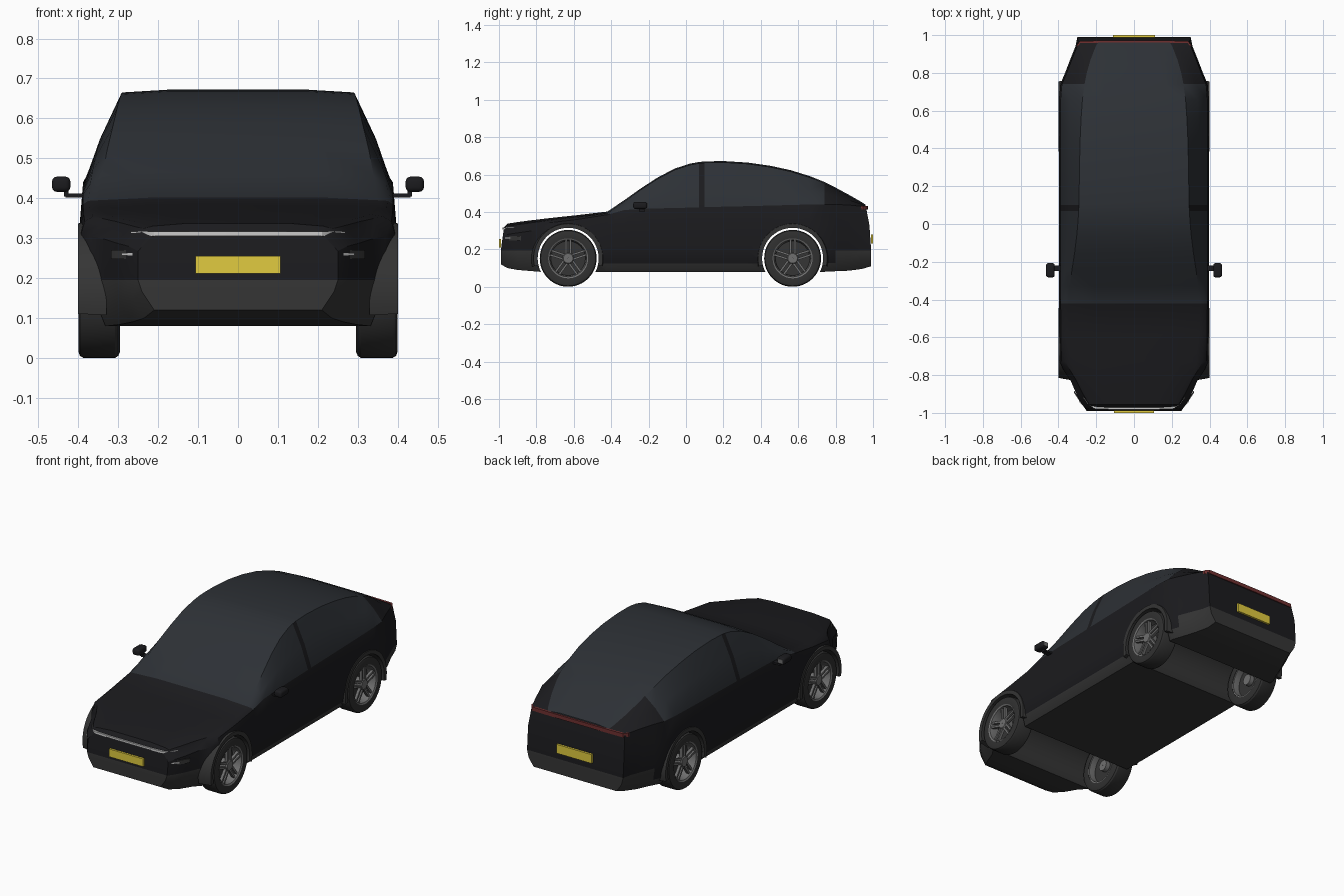
import bpy, bmesh
from math import sin, cos, pi, radians
from mathutils import Vector, Matrix

if "Cube" in bpy.data.objects:
    bpy.data.objects.remove(bpy.data.objects["Cube"])


def material(name, r, g, b):
    m = bpy.data.materials.new(name)
    m.diffuse_color = (r, g, b, 1)
    m.use_nodes = True
    m.node_tree.nodes["Principled BSDF"].inputs["Base Color"].default_value = m.diffuse_color
    return m


PAINT = material("black_paint", .011, .011, .013)
GLASS = material("tinted_glass", .026, .030, .036)
TRIM = material("dark_trim", .035, .035, .035)
RUBBER = material("rubber", .03, .03, .03)
METAL = material("wheel_metal", .16, .16, .16)
WHITE = material("white_light", .8, .8, .8)
RED = material("red_light", .16, .03, .03)
YELLOW = material("yellow_plate", .75, .6, .05)


def finish(name, bm, mats, angle=30):
    bmesh.ops.recalc_face_normals(bm, faces=bm.faces)
    me = bpy.data.meshes.new(name)
    bm.to_mesh(me)
    bm.free()
    ob = bpy.data.objects.new(name, me)
    bpy.context.collection.objects.link(ob)
    for m in mats:
        me.materials.append(m)
    smooth(ob, angle)
    return ob


def smooth(ob, angle=30):
    bpy.ops.object.select_all(action='DESELECT')
    ob.select_set(True)
    bpy.context.view_layer.objects.active = ob
    bpy.ops.object.shade_smooth_by_angle(angle=radians(angle))


def loft(name, rings, mats, cyclic=False, pick=None):
    """Skin closed rings; cap the ends with a ladder of quads."""
    bm = bmesh.new()
    vs = [[bm.verts.new(p) for p in r] for r in rings]
    n = len(vs[0])

    def face(verts, j):
        f = bm.faces.new(verts)
        if pick:
            f.material_index = pick(f.calc_center_median(), j)
    for i in range(len(vs) if cyclic else len(vs) - 1):
        a, b = vs[i], vs[(i + 1) % len(vs)]
        for j in range(n):
            k = (j + 1) % n
            face((a[j], a[k], b[k], b[j]), j)
    if not cyclic:
        for r in (vs[0], vs[-1]):
            for j in range(n // 2 - 1):
                face((r[j], r[j + 1], r[n - 2 - j], r[n - 1 - j]), j)
    return finish(name, bm, mats)


def lathe(name, profile, y, z, mat, s=1, a0=0, a1=360, n=48):
    """Turn an (x, radius) profile about the axle at y, z."""
    full = a1 - a0 == 360
    rings = []
    for i in range(n if full else n + 1):
        a = radians(a0 + (a1 - a0) * i / n)
        rings.append([(s * x, y + r * cos(a), z + r * sin(a)) for x, r in profile])
    return loft(name, rings, [mat], full)


def strip(name, path, z0, z1, t, mat):
    """Upright band following a plan path of (x, y)."""
    return loft(name, [[(x, y, z0), (x, y, z1), (x, y + t, z1), (x, y + t, z0)]
                       for x, y in path], [mat])


def box(name, c, size, mat, bevel=0):
    bm = bmesh.new()
    bmesh.ops.create_cube(bm, size=1, matrix=Matrix.Translation(c) @ Matrix.Diagonal((*size, 1)))
    if bevel:
        bmesh.ops.bevel(bm, geom=bm.edges[:], offset=bevel, segments=3, profile=.5, affect='EDGES')
    return finish(name, bm, [mat], 40)


# Body stations: y, half width, bottom z, belt z, roof half width, roof z
stations = [
    (-.99, .25, .12, .298, .19, .318), (-.955, .275, .10, .31, .215, .337),
    (-.90, .305, .09, .318, .25, .346), (-.83, .335, .084, .328, .29, .355),
    (-.78, .37, .08, .335, .315, .361), (-.73, .393, .08, .342, .33, .367),
    (-.58, .396, .08, .36, .345, .383), (-.42, .397, .08, .385, .35, .402),
    (-.33, .397, .08, .41, .34, .463), (-.24, .397, .08, .416, .328, .527),
    (-.15, .397, .08, .419, .314, .585), (-.06, .397, .08, .421, .303, .632),
    (.02, .397, .08, .423, .296, .658), (.07, .397, .08, .425, .293, .667),
    (.10, .397, .08, .426, .292, .67), (.20, .397, .08, .428, .290, .672),
    (.33, .397, .08, .431, .288, .664), (.45, .397, .08, .434, .285, .647),
    (.56, .397, .08, .437, .28, .623), (.66, .397, .08, .44, .273, .592),
    (.74, .39, .08, .441, .262, .56), (.80, .365, .083, .44, .25, .53),
    (.87, .338, .086, .437, .23, .492), (.94, .31, .095, .43, .203, .452),
    (.99, .30, .11, .424, .19, .439)]


def section(y, w, zb, belt, tw, top):
    ex = w - (.028 if y < -.75 else .009)
    half = [(w - .04, zb), (w - .01, zb + .045), (w, .195), (w, min(.33, belt - .03)),
            (ex, belt), ((ex + tw) / 2 + .006, (belt + top) / 2), (tw, top - .007), (.6 * tw, top)]

    def lean(z):  # nose and tail faces rake inwards
        if y < -.98:
            return y + .15 * max(0, z - .2)
        return y - .19 * max(0, z - .28) if y > .98 else y
    return [(x, lean(z), z) for x, z in half] + [(-x, lean(z), z) for x, z in reversed(half)]


def body_material(c, j):
    k = -1 if j == 15 else min(j, 14 - j)
    pillar = .07 < c.y < .10
    if k >= 6 and -.42 < c.y < .965 or k in (4, 5) and -.42 < c.y < .74 and not pillar:
        return 1
    if k <= 0 or k == 1 and abs(c.y) > .8:
        return 2
    return 0


body = loft("body_shell", [section(*s) for s in stations], [PAINT, GLASS, TRIM], pick=body_material)

# Wheel wells cut right across the body
AXLES, R = {"front": -.63, "rear": .57}, .152
for end, y in AXLES.items():
    bm = bmesh.new()
    bmesh.ops.create_cone(bm, cap_ends=True, segments=64, radius1=.163, radius2=.163, depth=1.2,
                          matrix=Matrix.Translation((0, y, R)) @ Matrix.Rotation(pi / 2, 4, 'Y'))
    cutter = finish("well_cutter", bm, [TRIM])
    cutter.hide_render = True
    mod = body.modifiers.new("well", 'BOOLEAN')
    mod.operation, mod.solver, mod.object = 'DIFFERENCE', 'EXACT', cutter
    mod.material_mode = 'TRANSFER'
    bpy.context.view_layer.objects.active = body
    bpy.ops.object.modifier_apply(modifier=mod.name)
    bpy.data.objects.remove(cutter)
smooth(body)

for s, side in ((1, "right"), (-1, "left")):
    for end, y in AXLES.items():
        tag = f"{end}_{side}"
        # Arch flare, tyre, rim barrel, backing disc and hub
        lathe("arch_" + tag, [(.33, .163), (.40, .163), (.401, .185), (.33, .197)],
              y, R, TRIM, s, -13, 193, 40)
        lathe("tyre_" + tag, [(.297, .105), (.295, .135), (.30, .147), (.308, R), (.387, R),
                              (.396, .147), (.40, .135), (.397, .105)], y, R, RUBBER, s)
        lathe("rim_" + tag, [(.299, .107), (.299, .097), (.36, .092), (.394, .099), (.398, .107)],
              y, R, METAL, s)
        lathe("brake_disc_" + tag, [(.335, .001), (.335, .094), (.345, .094), (.345, .001)],
              y, R, TRIM, s)
        lathe("hub_" + tag, [(.31, .001), (.31, .03), (.385, .032), (.392, .026), (.392, .001)],
              y, R, METAL, s, n=24)
        # Five pairs of spokes
        bm = bmesh.new()
        for i in range(5):
            for off in (-.012, .012):
                bmesh.ops.create_cube(bm, size=1, matrix=Matrix.Translation((s * .38, y, R))
                                      @ Matrix.Rotation(2 * pi * i / 5, 4, 'X')
                                      @ Matrix.Translation((0, off, .061))
                                      @ Matrix.Diagonal((.016, .011, .08, 1)))
        finish("spokes_" + tag, bm, [METAL])
    # Door mirror on its stalk
    box("mirror_" + side, (s * .443, -.245, .435), (.046, .075, .038), PAINT, .012)
    box("mirror_glass_" + side, (s * .443, -.207, .435), (.03, .003, .024), METAL)
    box("mirror_stalk_" + side, (s * .41, -.235, .407), (.045, .03, .01), PAINT)
    box("mirror_post_" + side, (s * .43, -.24, .415), (.012, .02, .02), PAINT)
    # Lower front lamps
    strip("lamp_housing_" + side, [(s * .262, -.965), (s * .29, -.935), (s * .318, -.893)],
          .248, .271, .012, TRIM)
    strip("lower_lamp_" + side, [(s * .264, -.969), (s * .292, -.939)], .257, .263, .006, WHITE)

# Light bars wrapping the nose and tail
nose = [(.268, -.92), (.245, -.953), (.21, -.978), (.1, -.982)]
strip("front_light_bar", nose + [(-x, y) for x, y in reversed(nose)], .306, .317, .012, WHITE)
tail = [(.303, .935), (.285, .957), (.1, .96)]
strip("rear_light_bar", tail + [(-x, y) for x, y in reversed(tail)], .412, .433, .012, RED)

# Number plates
box("front_plate", (0, -.994, .233), (.214, .012, .044), YELLOW)
box("rear_plate", (0, .994, .255), (.22, .012, .05), YELLOW)
